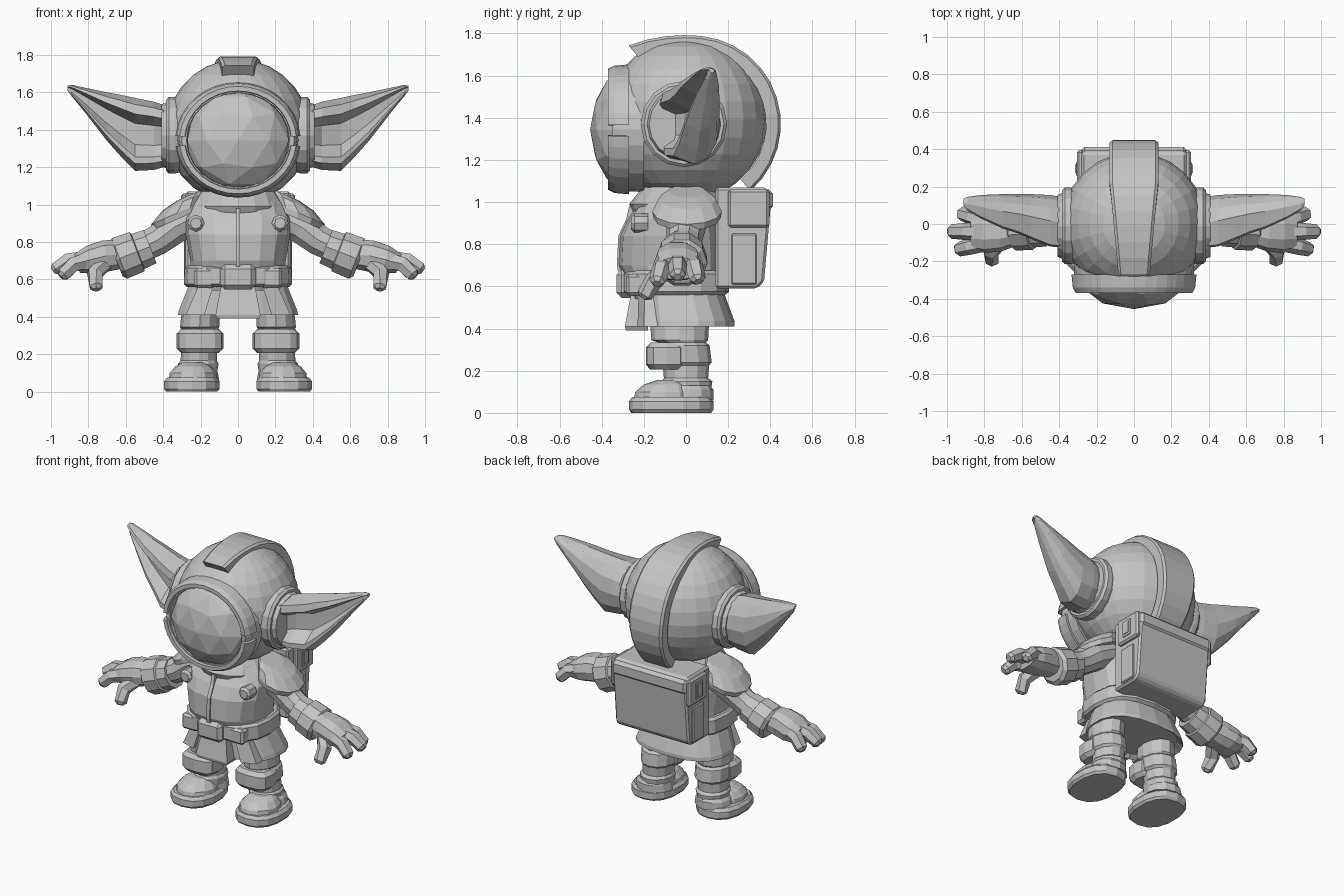
import bpy, bmesh, math
from mathutils import Vector

GREY = bpy.data.materials.new("plain_grey")
GREY.diffuse_color = (0.55, 0.55, 0.55, 1)


def finish(name, bm, mirror=False, bevel=0):
    bmesh.ops.recalc_face_normals(bm, faces=bm.faces[:])
    me = bpy.data.meshes.new(name)
    bm.to_mesh(me)
    bm.free()
    me.materials.append(GREY)
    ob = bpy.data.objects.new(name, me)
    bpy.context.collection.objects.link(ob)
    if bevel:
        b = ob.modifiers.new("bevel", 'BEVEL')
        b.width, b.segments, b.limit_method = bevel, 1, 'ANGLE'
    if mirror:
        ob.modifiers.new("mirror", 'MIRROR')
    return ob


def skin(name, rings, mirror=False, bevel=0):
    """Closed surface through rings of equal point count, capped at both ends."""
    bm = bmesh.new()
    vs = [[bm.verts.new(p) for p in r] for r in rings]
    n = len(vs[0])
    for a, b in zip(vs, vs[1:]):
        for i in range(n):
            j = (i + 1) % n
            bm.faces.new((a[i], a[j], b[j], b[i]))
    bm.faces.new(vs[0])
    bm.faces.new(vs[-1])
    return finish(name, bm, mirror, bevel)


def loft(name, rows, sides=12, axis=None, mirror=False, power=2.0):
    """Rows (x, y, z, a, b): a = half size along y, b = half size across."""
    rings = []
    for k, (x, y, z, a, b) in enumerate(rows):
        lo, hi = rows[max(k - 1, 0)], rows[min(k + 1, len(rows) - 1)]
        t = Vector(axis) if axis else Vector(hi[:3]) - Vector(lo[:3])
        t.normalize()
        u = Vector((1, 0, 0)) if abs(t.y) > 0.9 else Vector((0, 1, 0))
        u = (u - t * u.dot(t)).normalized()
        v = t.cross(u)
        ring = []
        for i in range(sides):
            c, s = (f(2 * math.pi * i / sides) for f in (math.cos, math.sin))
            c, s = (math.copysign(abs(q) ** (2 / power), q) for q in (c, s))
            ring.append(Vector((x, y, z)) + u * a * c + v * b * s)
        rings.append(ring)
    return skin(name, rings, mirror)


def box(name, x0, x1, y0, y1, z0, z1, mirror=False, bevel=0.0):
    return skin(name, [[(x, y0, z0), (x, y1, z0), (x, y1, z1), (x, y0, z1)]
                       for x in (x0, x1)], mirror, bevel)


UP, SIDE, FRONT = (0, 0, 1), (1, 0, 0), (0, -1, 0)

# Helmet shell
bm = bmesh.new()
bmesh.ops.create_uvsphere(bm, u_segments=24, v_segments=14, radius=0.385)
bmesh.ops.translate(bm, vec=(0, 0, 1.392), verts=bm.verts[:])
finish("helmet", bm)

# Domed visor
bm = bmesh.new()
bmesh.ops.create_icosphere(bm, subdivisions=2, radius=1)
for v in bm.verts:
    v.co = Vector((v.co.x * 0.285, v.co.y * 0.16 - 0.295, v.co.z * 0.275 + 1.343))
finish("visor", bm)


# Visor rim: recessed full ring and two raised arcs with a gap at each side
def rim(name, a0, a1, steps, scale, y0, y1):
    rings = []
    for k in range(steps + 1):
        a = math.radians(a0 + (a1 - a0) * k / steps)
        c, s = math.cos(a), math.sin(a)
        rings.append([(c * r * scale, y, 1.345 + s * r * 0.92 * scale) for r, y in
                      ((0.335, y0), (0.328, y1 + 0.03), (0.312, y1), (0.285, y1), (0.27, y0))])
    skin(name, rings)


rim("visor_rim_upper", 4, 176, 16, 1, -0.27, -0.37)
rim("visor_rim_lower", -6, -174, 16, 1, -0.27, -0.37)
rim("visor_seal", 0, 359.9, 24, 0.965, -0.2, -0.35)

# Crest band running over the helmet to the backpack
rings = []
for k in range(17):
    a = math.radians(129 - 178 * k / 16)
    c, s = math.cos(a), math.sin(a)
    w = 0.085 + 0.045 * min(1, k / 6)
    if k > 11:
        w -= 0.006 * (k - 11)
    r = 0.42 + 0.06 * max(0, 1 - k / 4) ** 2
    rings.append([(x, 0.03 + c * q, 1.37 + s * q) for x, q in
                  ((-w, 0.35), (-w, r - 0.012), (-w + 0.015, r), (w - 0.015, r), (w, r - 0.012), (w, 0.35))])
skin("crest_band", rings)

# Ear sockets
loft("ear_socket", [(x, -0.01, 1.37, r, r) for x, r in
     ((0.28, 0.19), (0.34, 0.205), (0.37, 0.205), (0.385, 0.19), (0.385, 0.175),
      (0.41, 0.165), (0.41, 0.14))], 16, SIDE, True)

# Ears: rounded back, scooped front (x, top, bottom, front y, back y, scoop y)
rings = []
for x, zt, zb, yf, yb, yi in ((0.36, 1.52, 1.21, -0.13, 0.14, -0.10),
                              (0.45, 1.55, 1.185, -0.12, 0.155, -0.01),
                              (0.55, 1.57, 1.18, -0.08, 0.16, 0.03),
                              (0.62, 1.585, 1.25, -0.05, 0.16, 0.045),
                              (0.70, 1.60, 1.34, -0.025, 0.16, 0.06),
                              (0.82, 1.625, 1.495, 0.03, 0.155, 0.09),
                              (0.89, 1.64, 1.58, 0.07, 0.145, 0.10),
                              (0.912, 1.635, 1.61, 0.10, 0.135, 0.11)):
    h, ym, zc = zt - zb, (yf + yb) / 2, (zt + zb) / 2
    back = [(ym + (yb - ym) * math.cos(math.radians(t)), zc + h / 2 * math.sin(math.radians(t)))
            for t in range(90, -91, -30)]
    rings.append([(x, y, z) for y, z in back + [
        (yf + 0.02, zb + 0.1 * h), (yf + 0.02, zb + 0.19 * h), (yi, zb + 0.36 * h),
        (yi, zt - 0.35 * h), (yf, zt - 0.22 * h), (yf + 0.01, zt - 0.09 * h)]])
skin("ear", rings, True)

# Torso, collar and front zip
loft("torso", [(0, y, z, a, b) for z, y, a, b in
     ((0.54, -0.04, 0.21, 0.25), (0.70, -0.07, 0.25, 0.255), (0.84, -0.07, 0.243, 0.28),
      (0.92, -0.06, 0.215, 0.285), (1.0, -0.03, 0.19, 0.25), (1.07, -0.02, 0.16, 0.2))],
     16, UP, power=2.4)
loft("collar", [(0, -0.03, z, a, b) for z, a, b in
     ((0.95, 0.22, 0.23), (0.99, 0.24, 0.24), (1.04, 0.2, 0.22), (1.1, 0.15, 0.18))], 16, UP)
skin("zip", [[(-0.012, y + 0.03, z), (-0.012, y - 0.008, z), (0.012, y - 0.008, z), (0.012, y + 0.03, z)]
             for y, z in ((-0.315, 0.67), (-0.32, 0.7), (-0.313, 0.84), (-0.275, 0.92), (-0.262, 0.98))])
loft("chest_button", [(0.225, y, 0.9, r, r) for y, r in
     ((-0.18, 0.045), (-0.245, 0.045), (-0.26, 0.03))], 8, FRONT, True)

# Belt, buckle and pouches
loft("belt", [(0, -0.05, z, a, b) for z, a, b in
     ((0.56, 0.235, 0.275), (0.575, 0.255, 0.29), (0.66, 0.255, 0.285), (0.675, 0.235, 0.27))],
     16, UP, power=2.6)
box("buckle", -0.095, 0.095, -0.33, -0.2, 0.545, 0.68, bevel=0.025)
box("belt_pouch", 0.12, 0.235, -0.285, -0.15, 0.555, 0.66, True, 0.015)

# Skirt with front flaps
loft("skirt", [(0, y, z, a, b) for z, y, a, b in
     ((0.43, 0.005, 0.2, 0.28), (0.41, 0.005, 0.225, 0.325), (0.435, 0.005, 0.225, 0.32),
      (0.57, -0.02, 0.2, 0.265))], 18, UP, power=2.5)
skin("front_flap", [[(-w, y, z), (w, y, z), (w, -0.18, z), (-w, -0.18, z)]
                    for z, w, y in ((0.39, 0.11, -0.285), (0.41, 0.12, -0.29), (0.57, 0.09, -0.26))])
skin("side_flap", [[(x0, y, z), (x1, y + 0.03, z), (x1, -0.12, z), (x0, -0.15, z)]
                   for z, x0, x1, y in ((0.41, 0.18, 0.28, -0.23), (0.57, 0.13, 0.21, -0.225))], True)

# Shoulder pads
loft("shoulder_pad", [(x, 0.005, z, a, b) for x, z, a, b in
     ((0.32, 0.935, 0.14, 0.13), (0.315, 0.925, 0.16, 0.15), (0.325, 0.955, 0.165, 0.152),
      (0.295, 1.015, 0.135, 0.12), (0.255, 1.052, 0.085, 0.08))],
     12, Vector((0.4, 0, 0.917)), True)

# Arms, cuffs, hands and fingers
loft("arm", [(0.22, 0, 0.94, 0.1, 0.09), (0.34, 0, 0.88, 0.095, 0.095), (0.43, -0.01, 0.81, 0.085, 0.085),
             (0.53, -0.015, 0.76, 0.085, 0.08)], 10, mirror=True)
d = Vector((0.93, 0, -0.36))
loft("cuff", [(*(Vector((0.47, -0.02, 0.775)) + d * h), r, r) for h, r in
     ((0, 0.08), (0, 0.1), (0.07, 0.105), (0.075, 0.118), (0.175, 0.122), (0.195, 0.1), (0.195, 0.07))],
     10, d, True)
loft("hand", [(0.62, -0.03, 0.735, 0.08, 0.08), (0.71, -0.04, 0.725, 0.105, 0.088),
              (0.79, -0.04, 0.705, 0.115, 0.08), (0.86, -0.04, 0.685, 0.1, 0.055)], 10, mirror=True, power=2.4)
for name, path in (("back_finger", ((0.8, 0.015, 0.71), (0.87, 0.04, 0.69), (0.92, 0.055, 0.635))),
                   ("middle_finger", ((0.82, -0.04, 0.71), (0.91, -0.04, 0.7), (0.975, -0.04, 0.655))),
                   ("front_finger", ((0.8, -0.1, 0.7), (0.88, -0.12, 0.68), (0.935, -0.135, 0.625))),
                   ("thumb", ((0.71, -0.08, 0.69), (0.765, -0.15, 0.63), (0.758, -0.195, 0.56)))):
    p = [Vector(q) for q in path]
    p.append(p[2] + (p[2] - p[1]).normalized() * 0.018)
    loft(name, [(*q, r, r) for q, r in zip(p, (0.048, 0.045, 0.039, 0.02))], 6, mirror=True)

# Legs with ribbed bands, knee pads and boots
loft("leg", [(x, y, z, a, b) for z, x, y, a, b in
     ((0.08, 0.215, 0, 0.115, 0.1), (0.15, 0.212, 0.005, 0.12, 0.108), (0.165, 0.21, 0, 0.105, 0.097),
      (0.225, 0.207, 0, 0.11, 0.097), (0.24, 0.205, 0, 0.122, 0.112), (0.32, 0.205, -0.01, 0.122, 0.112),
      (0.335, 0.205, -0.02, 0.115, 0.1), (0.345, 0.205, -0.03, 0.135, 0.105),
      (0.44, 0.2, -0.03, 0.14, 0.1))], 12, UP, True)
loft("knee_pad", [(0.203, -0.09, z, a, b) for z, a, b in
     ((0.205, 0.08, 0.1), (0.23, 0.1, 0.125), (0.31, 0.1, 0.125), (0.335, 0.075, 0.1))],
     12, UP, True, 3)
loft("boot_sole", [(0.247, -0.07, z, a, b) for z, a, b in
     ((0, 0.19, 0.14), (0.015, 0.2, 0.152), (0.055, 0.2, 0.152), (0.075, 0.185, 0.135))],
     14, UP, True, 2.4)
loft("boot_toe", [(0.24, y, z, a, b) for z, y, a, b in
     ((0.06, -0.1, 0.15, 0.13), (0.1, -0.1, 0.14, 0.125), (0.135, -0.09, 0.11, 0.095),
      (0.155, -0.07, 0.07, 0.06))], 12, UP, True)
loft("boot_heel", [(0.225, 0.015, z, a, b) for z, a, b in
     ((0.06, 0.115, 0.125), (0.11, 0.115, 0.115), (0.13, 0.1, 0.1))], 12, UP, True)

# Backpack with lid and side panels
profile = ((0.14, 0.59), (0.335, 0.59), (0.37, 0.62), (0.405, 1.02), (0.38, 1.07), (0.14, 1.07))
skin("backpack", [[(x, y, z) for y, z in profile] for x in (-0.28, 0.28)], bevel=0.012)
box("backpack_lid", -0.285, 0.285, 0.2, 0.412, 0.96, 1.06, bevel=0.02)
box("side_pod", 0.27, 0.305, 0.2, 0.395, 0.88, 1.06, True, 0.012)
box("side_window_frame", 0.3, 0.311, 0.26, 0.33, 0.915, 1.025, True)
box("side_window", 0.305, 0.316, 0.272, 0.318, 0.93, 1.01, True)
box("side_panel", 0.27, 0.29, 0.215, 0.335, 0.61, 0.85, True, 0.006)
